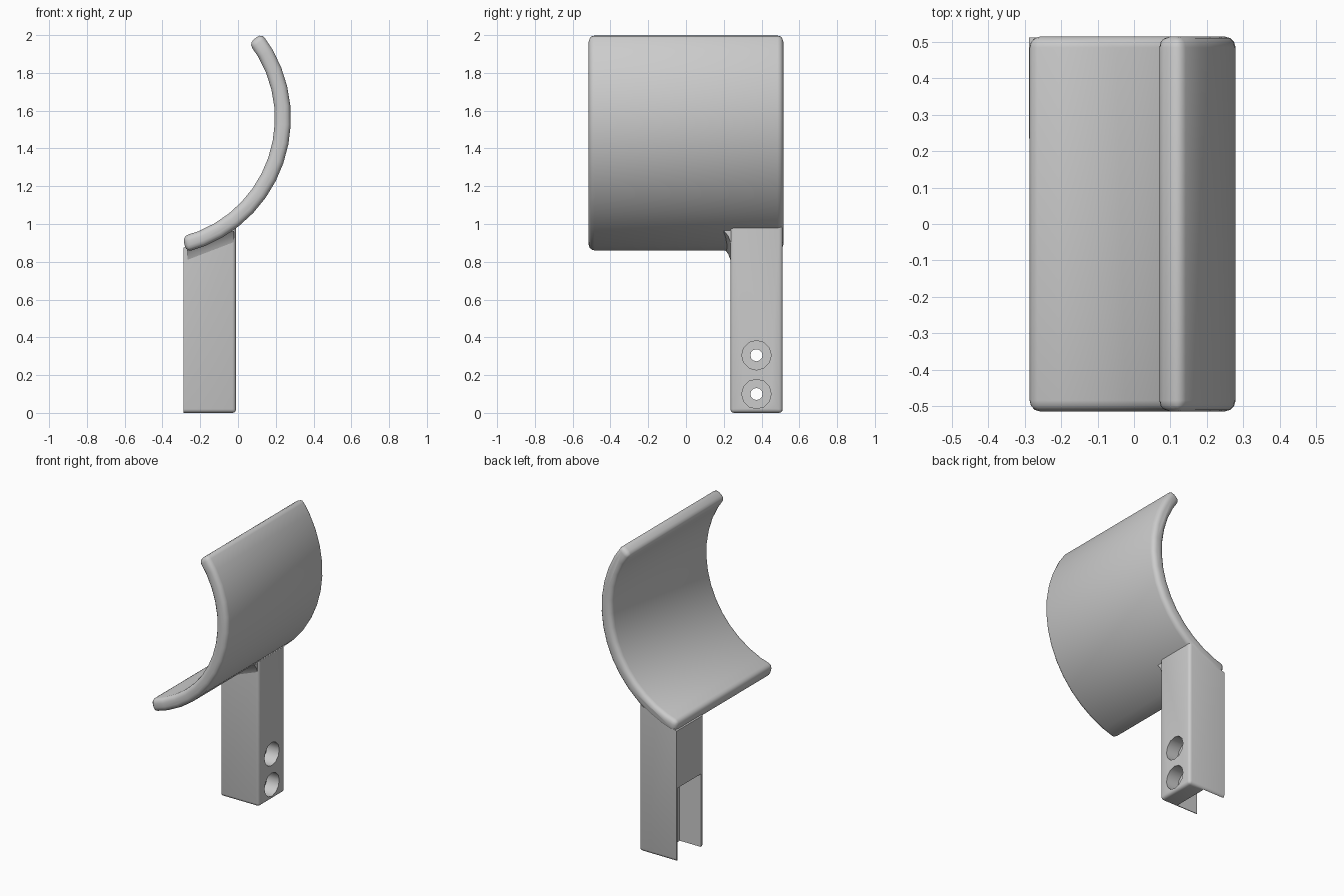
import bpy, bmesh, math
from mathutils import Matrix

old = bpy.data.objects.get("Cube")
if old:
    bpy.data.objects.remove(old)

grey = bpy.data.materials.new("light_grey")
grey.use_nodes = True
grey.diffuse_color = (0.6, 0.6, 0.6, 1)
grey.node_tree.nodes["Principled BSDF"].inputs["Base Color"].default_value = grey.diffuse_color

CX, CZ, R_OUT, R_IN = -0.45, 1.56, 0.73, 0.645   # shell arc
HALF = 0.515                                     # half the shell width
Y0, Y1, X0, X1 = 0.235, 0.512, -0.288, -0.01     # post footprint


def finish(name, bm):
    bmesh.ops.recalc_face_normals(bm, faces=bm.faces)
    mesh = bpy.data.meshes.new(name)
    bm.to_mesh(mesh)
    bm.free()
    mesh.materials.append(grey)
    ob = bpy.data.objects.new(name, mesh)
    bpy.context.collection.objects.link(ob)
    return ob


def smooth(ob, angle):
    bpy.ops.object.select_all(action='DESELECT')
    ob.select_set(True)
    bpy.context.view_layer.objects.active = ob
    bpy.ops.object.shade_smooth_by_angle(angle=math.radians(angle))


def prism(bm, start, end):
    """Join two matching outlines into a closed solid."""
    a = [bm.verts.new(p) for p in start]
    b = [bm.verts.new(p) for p in end]
    bm.faces.new(a)
    bm.faces.new(b[::-1])
    for i in range(len(a)):
        j = (i + 1) % len(a)
        bm.faces.new((a[i], b[i], b[j], a[j]))


def arc(radius, steps=14, low=-76, high=38):
    angles = [math.radians(low + (high - low) * i / steps) for i in range(steps + 1)]
    return [(CX + radius * math.cos(t), CZ + radius * math.sin(t)) for t in angles]


# Curved shell with rounded rims
outline = arc(R_OUT) + arc(R_IN)[::-1]
bm = bmesh.new()
prism(bm, [(x, -HALF, z) for x, z in outline], [(x, HALF, z) for x, z in outline])
bmesh.ops.recalc_face_normals(bm, faces=bm.faces)
rim = [e for e in bm.edges if e.calc_face_angle() > math.radians(45)]
bmesh.ops.bevel(bm, geom=rim, offset=0.03, segments=3, profile=0.5, affect='EDGES')
smooth(finish("curved_shell", bm), 40)

# Post with a slanted top that meets the shell
side = [(X0, 0), (X1, 0), (X1, 0.985), (X0, 0.875)]
bm = bmesh.new()
prism(bm, [(x, Y0, z) for x, z in side], [(x, Y1, z) for x, z in side])
soft = [e for e in bm.edges
        if all(v.co.z < 0.01 for v in e.verts) and any(v.co.x > X1 - 0.01 for v in e.verts)
        or all(v.co.x > X1 - 0.01 for v in e.verts) and any(v.co.z < 0.01 for v in e.verts)]
bmesh.ops.bevel(bm, geom=soft, offset=0.02, segments=3, profile=0.5, affect='EDGES')
post = finish("post", bm)


def cut(cutter):
    cutter.hide_render = True
    mod = post.modifiers.new("cut", 'BOOLEAN')
    mod.operation, mod.solver, mod.object = 'DIFFERENCE', 'EXACT', cutter
    bpy.context.view_layer.objects.active = post
    bpy.ops.object.modifier_apply(modifier=mod.name)
    bpy.data.objects.remove(cutter)


def box_cutter(lo, hi):
    bm = bmesh.new()
    bmesh.ops.create_cube(bm, size=1)
    for v in bm.verts:
        v.co = [lo[i] if v.co[i] < 0 else hi[i] for i in range(3)]
    return finish("slot_cutter", bm)


def round_cutter(radius, x_lo, x_hi, z):
    bm = bmesh.new()
    place = Matrix.Translation(((x_lo + x_hi) / 2, 0.373, z)) @ Matrix.Rotation(math.pi / 2, 4, 'Y')
    bmesh.ops.create_cone(bm, cap_ends=True, segments=12, radius1=radius, radius2=radius,
                          depth=x_hi - x_lo, matrix=place)
    return finish("hole_cutter", bm)


# Slot open to the right side and below, then two counterbored holes
cut(box_cutter((-0.4, Y0 + 0.018, -0.1), (-0.13, Y1 - 0.012, 0.49)))
for z in (0.1, 0.305):
    cut(round_cutter(0.078, X1 - 0.09, 0.1, z))
    cut(round_cutter(0.032, -0.2, 0.05, z))
smooth(post, 31)

# Concave fillet where the post meets the shell underside
bm = bmesh.new()
ends = []
for x, z in ((X0 + 0.02, 0.87), (X1 - 0.01, 0.965)):
    ends.append([(x, Y0 + 0.01, z), (x, Y0 - 0.035, z), (x, Y0 - 0.012, z - 0.028),
                 (x, Y0, z - 0.06), (x, Y0 + 0.01, z - 0.06)])
prism(bm, *ends)
smooth(finish("post_fillet", bm), 40)
